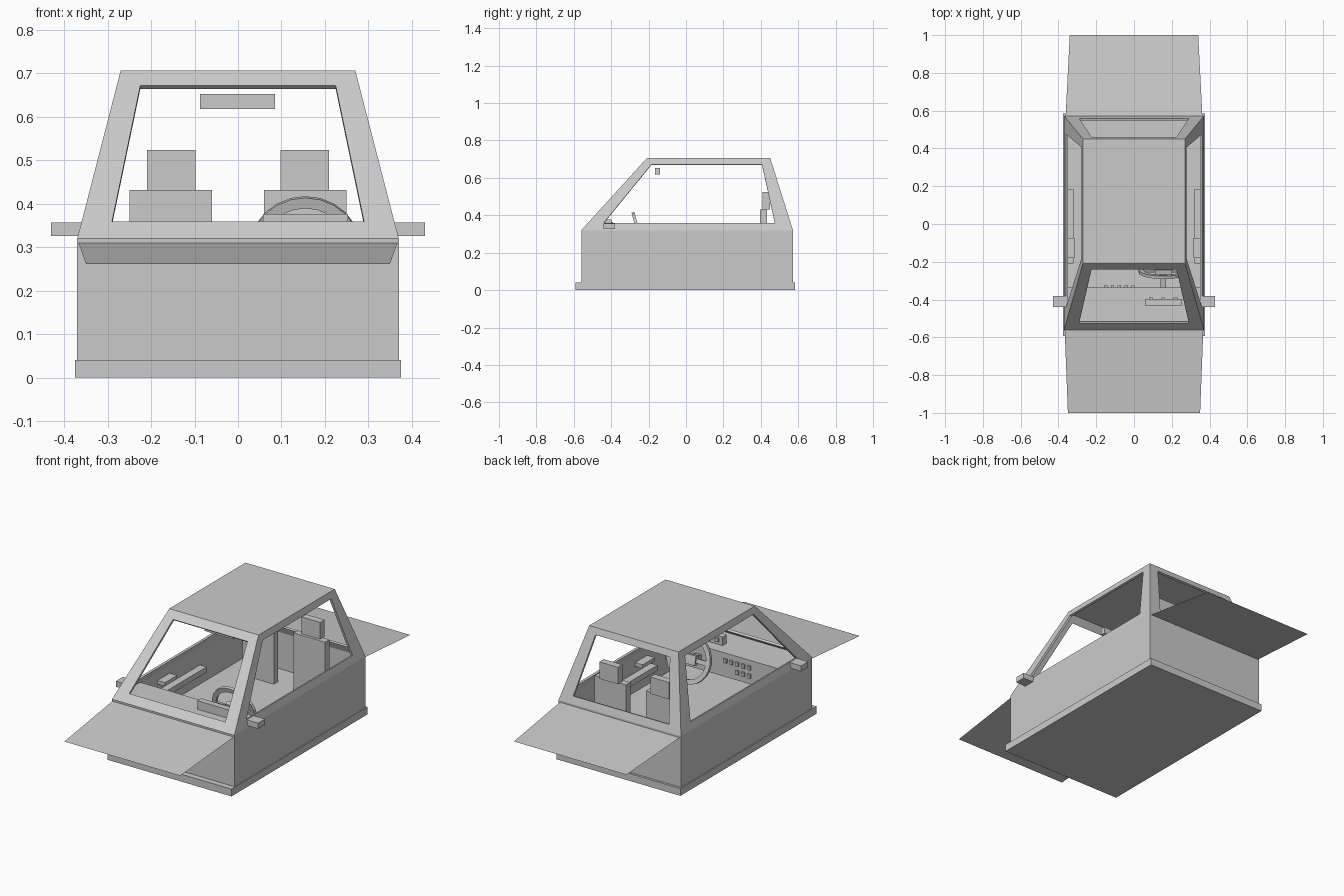
import bpy, bmesh, math
from mathutils import Vector

old = bpy.data.objects.get("Cube")
if old:
    bpy.data.objects.remove(old, do_unlink=True)

grey = bpy.data.materials.new("plain grey")
grey.use_nodes = True
grey.diffuse_color = (0.6, 0.6, 0.6, 1)
grey.node_tree.nodes["Principled BSDF"].inputs["Base Color"].default_value = grey.diffuse_color


def finish(name, bm):
    mesh = bpy.data.meshes.new(name)
    bm.to_mesh(mesh)
    bm.free()
    mesh.materials.append(grey)
    obj = bpy.data.objects.new(name, mesh)
    bpy.context.collection.objects.link(obj)
    return obj


def box(name, x, y, z):
    """Box from (low, high) ranges on each axis."""
    bm = bmesh.new()
    bmesh.ops.create_cube(bm, size=1)
    for v in bm.verts:
        v.co = [(r[0] + r[1]) / 2 + c * (r[1] - r[0]) for r, c in zip((x, y, z), v.co)]
    return finish(name, bm)


def pair(name, x, y, z):
    """Matching boxes on both sides; x is given for the left."""
    box("left_" + name, x, y, z)
    box("right_" + name, (-x[1], -x[0]), y, z)


def ring(w, front, back, z):
    return [Vector(p) for p in ((-w, front, z), (w, front, z), (w, back, z), (-w, back, z))]


# Body shell: lower walls, window frames and roof as one thin skin
bottom = ring(0.37, -0.56, 0.572, 0.03)
belt = ring(0.37, -0.56, 0.572, 0.32)
top = ring(0.27, -0.208, 0.45, 0.707)
bm = bmesh.new()


def face(*points):
    bm.faces.new([bm.verts.new(p) for p in points])


for i in range(4):
    j = (i + 1) % 4
    face(bottom[i], bottom[j], belt[j], belt[i])
    outer = [belt[i], belt[j], top[j], top[i]]
    s = 0.097 if i % 2 == 0 else 0.078
    inner = []
    for a, t in ((s, 0.1), (1 - s, 0.1), (1 - s, 0.91), (s, 0.91)):
        inner.append(belt[i].lerp(belt[j], a).lerp(top[i].lerp(top[j], a), t))
    for k in range(4):
        n = (k + 1) % 4
        face(outer[k], outer[n], inner[n], inner[k])
face(*top)
bmesh.ops.remove_doubles(bm, verts=bm.verts, dist=0.0005)
shell = finish("body_shell", bm)
solid = shell.modifiers.new("thickness", "SOLIDIFY")
solid.thickness = 0.012
solid.offset = -1

# Base and floor
box("base_sill", (-0.375, 0.375), (-0.592, 0.584), (0, 0.04))
box("cabin_floor", (-0.36, 0.36), (-0.55, 0.56), (0.035, 0.12))


# Hood and trunk lid sheets
def sheet(name, w1, y1, z1, w2, y2, z2):
    sheet_bm = bmesh.new()
    pts = ((-w2, y2, z2), (w2, y2, z2), (w1, y1, z1), (-w1, y1, z1))
    f = sheet_bm.faces.new([sheet_bm.verts.new(p) for p in pts])
    f.normal_update()
    if f.normal.z < 0:
        f.normal_flip()
    finish(name, sheet_bm)


sheet("hood", 0.367, -0.56, 0.31, 0.35, -1, 0.262)
sheet("trunk_lid", 0.362, 0.572, 0.31, 0.34, 1, 0.265)

# Mirrors
pair("side_mirror", (0.355, 0.43), (-0.44, -0.38), (0.326, 0.357))
box("rear_view_mirror", (-0.087, 0.085), (-0.165, -0.138), (0.618, 0.653))

# Seats
pair("seat_back", (0.06, 0.25), (0.395, 0.432), (0.12, 0.432))
pair("headrest", (0.098, 0.21), (0.41, 0.448), (0.432, 0.524))

# Door trim
pair("armrest", (0.32, 0.36), (-0.21, 0.185), (0.195, 0.225))
pair("door_handle", (0.315, 0.36), (-0.18, -0.075), (0.26, 0.28))

# Dashboard with cowl and switches
box("dashboard", (-0.36, 0.36), (-0.55, -0.335), (0.2, 0.33))
box("instrument_cowl", (0.057, 0.253), (-0.432, -0.398), (0.33, 0.377))
for k in range(3):
    x = 0.09 + 0.065 * k
    box(f"gauge_{k + 1}", (x - 0.01, x + 0.01), (-0.4, -0.39), (0.345, 0.365))
for row, count in ((0, 5), (1, 3)):
    for k in range(count):
        x = -0.15 + 0.036 * k
        z = 0.29 - 0.045 * row
        box(f"switch_{row + 1}_{k + 1}", (x - 0.009, x + 0.009), (-0.336, -0.325), (z - 0.011, z + 0.011))

# Steering wheel: flat rim, crossbar, hub and column
wheel_bm = bmesh.new()
rings = []
for r, d in ((0.13, -0.008), (0.13, 0.008), (0.105, 0.008), (0.105, -0.008)):
    rings.append([wheel_bm.verts.new((r * math.cos(a), d, r * math.sin(a)))
                  for a in (math.tau * k / 24 for k in range(24))])
for a in range(4):
    r1, r2 = rings[a], rings[(a + 1) % 4]
    for k in range(24):
        n = (k + 1) % 24
        wheel_bm.faces.new((r1[k], r1[n], r2[n], r2[k]))
bmesh.ops.recalc_face_normals(wheel_bm, faces=wheel_bm.faces)
wheel = [finish("steering_wheel_rim", wheel_bm),
         box("steering_wheel_spoke", (-0.11, 0.11), (-0.005, 0.005), (-0.012, 0.012)),
         box("steering_wheel_hub", (-0.045, 0.045), (-0.012, 0.014), (-0.025, 0.025)),
         box("steering_column", (-0.015, 0.015), (-0.11, 0), (-0.015, 0.015))]
for obj in wheel:
    obj.location = (0.155, -0.25, 0.29)
    obj.rotation_euler.x = math.radians(15)
